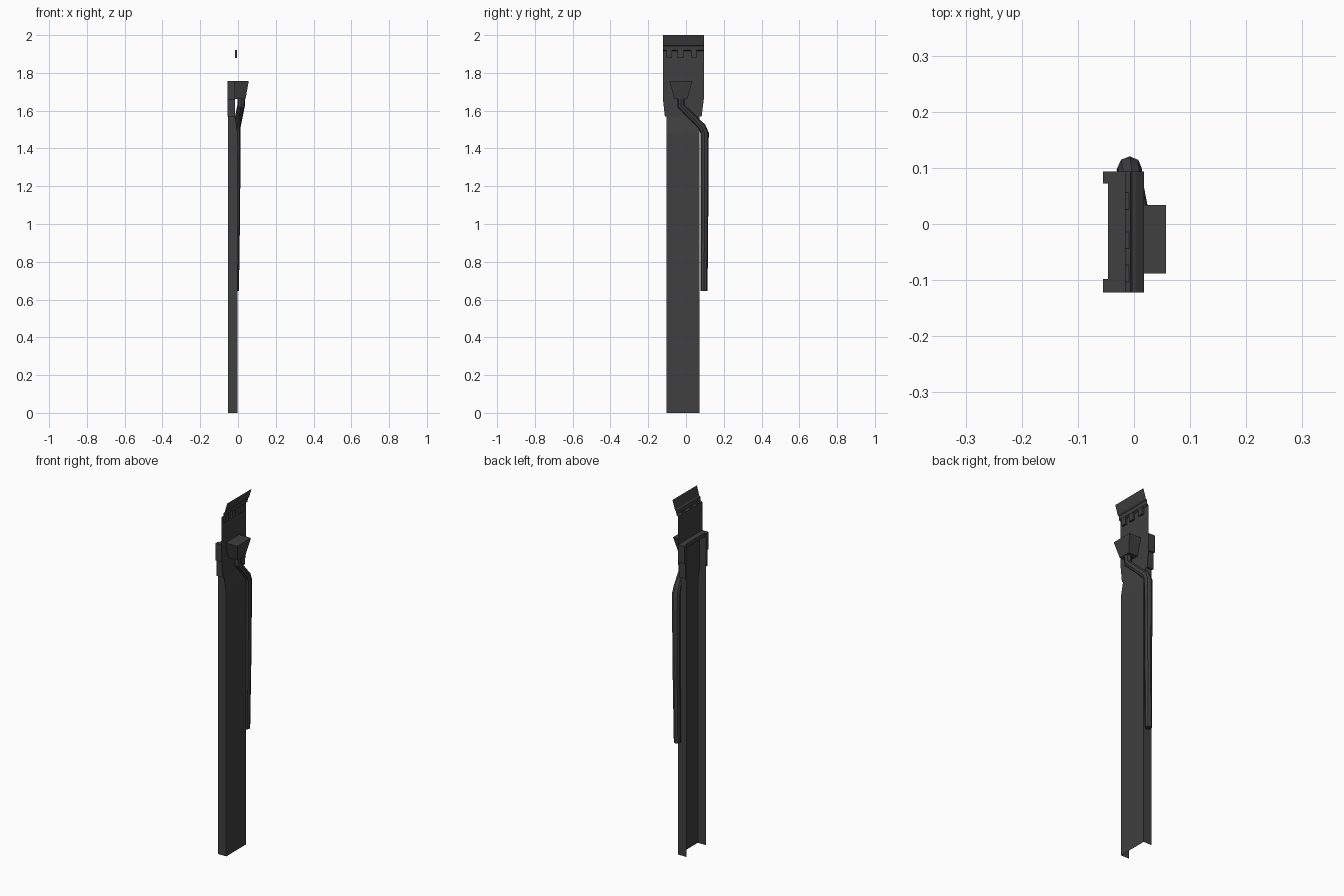
import bpy
import bmesh

cube = bpy.data.objects.get("Cube")
if cube:
    bpy.data.objects.remove(cube, do_unlink=True)

iron = bpy.data.materials.new("dark_grey_stone")
iron.use_nodes = True
GREY = (0.05, 0.05, 0.05, 1)
iron.diffuse_color = GREY
iron.node_tree.nodes["Principled BSDF"].inputs["Base Color"].default_value = GREY


def add_object(name, data):
    obj = bpy.data.objects.new(name, data)
    bpy.context.collection.objects.link(obj)
    data.materials.append(iron)
    return obj


def loft(name, rows, closed=False):
    """Skin equal-length rows of points; closed rows are also capped."""
    bm = bmesh.new()
    rings = [[bm.verts.new(p) for p in row] for row in rows]
    count = len(rings[0])
    for low, high in zip(rings, rings[1:]):
        for i in range(count if closed else count - 1):
            j = (i + 1) % count
            bm.faces.new((low[i], low[j], high[j], high[i]))
    if closed:
        bm.faces.new(rings[0][::-1])
        bm.faces.new(rings[-1])
        bmesh.ops.recalc_face_normals(bm, faces=bm.faces)
    mesh = bpy.data.meshes.new(name)
    bm.to_mesh(mesh)
    bm.free()
    return add_object(name, mesh)


def rect(x0, x1, y0, y1, z):
    return [(x0, y0, z), (x1, y0, z), (x1, y1, z), (x0, y1, z)]


def box(name, x0, x1, y0, y1, z0, z1):
    return loft(name, [rect(x0, x1, y0, y1, z) for z in (z0, z1)], True)


BACK, SHEET = -0.055, -0.016
FRONT_END, REAR_END = -0.122, 0.094

# Open channel: broad wall with a flange along each side
sections = [(0, -0.002), (1.48, -0.002), (1.57, SHEET), (1.755, SHEET)]
loft("wall_channel", [rect(BACK + 0.002, x, -0.102, 0.072, z) for z, x in sections])

# Upper parapet sheet flaring into a stepped cornice
profile = [(SHEET, 1.57), (SHEET, 1.66), (SHEET, 1.915), (-0.006, 1.922),
           (-0.004, 1.942), (0.003, 1.948), (0.018, 2.0)]
widths = [(-0.112, 0.083)] + [(FRONT_END, REAR_END)] * (len(profile) - 1)
loft("parapet_cornice", [[(x, a, z), (x, b, z)] for (x, z), (a, b) in zip(profile, widths)])

# Small corbels beneath the cornice
for i, y in enumerate((-0.088, -0.029, 0.041)):
    box(f"corbel_{i + 1}", SHEET, -0.005, y - 0.015, y + 0.015, 1.88, 1.92)

# Stepped capitals on both flanges
for side, inner, step, outer in (("front", -0.098, -0.112, FRONT_END),
                                 ("rear", 0.072, 0.083, REAR_END)):
    box(f"{side}_capital_lower", BACK, SHEET, *sorted((inner, step)), 1.57, 1.66)
    box(f"{side}_capital_upper", BACK, SHEET, *sorted((inner, outer)), 1.66, 1.757)

# Ledge joining the capitals
box("top_ledge", -0.046, SHEET, FRONT_END, REAR_END, 1.735, 1.757)

# Tapered rainwater hopper
loft("rain_hopper", [rect(SHEET, 0.04, -0.062, 0.008, 1.663),
                     rect(SHEET, 0.057, -0.088, 0.034, 1.757)], True)

# Downpipe bending round the rear edge of the wall
curve = bpy.data.curves.new("downpipe_path", "CURVE")
curve.dimensions = "3D"
curve.bevel_depth = 0.02
curve.bevel_resolution = 2
curve.use_fill_caps = True
path = [(0.018, -0.027, 1.67, 1), (0.016, -0.027, 1.625, 1), (-0.006, 0.085, 1.515, 1),
        (-0.008, 0.099, 1.48, 1.1), (-0.009, 0.098, 1.06, 1), (-0.013, 0.096, 0.645, 0.9)]
spline = curve.splines.new("POLY")
spline.points.add(len(path) - 1)
for point, (x, y, z, radius) in zip(spline.points, path):
    point.co = (x, y, z, 1)
    point.radius = radius
guide = bpy.data.objects.new("downpipe_path", curve)
bpy.context.collection.objects.link(guide)
bpy.context.view_layer.update()
evaluated = guide.evaluated_get(bpy.context.evaluated_depsgraph_get())
pipe = add_object("downpipe", bpy.data.meshes.new_from_object(evaluated))
bpy.data.objects.remove(guide, do_unlink=True)
bpy.context.view_layer.objects.active = pipe
pipe.select_set(True)
bpy.ops.object.shade_smooth_by_angle()
